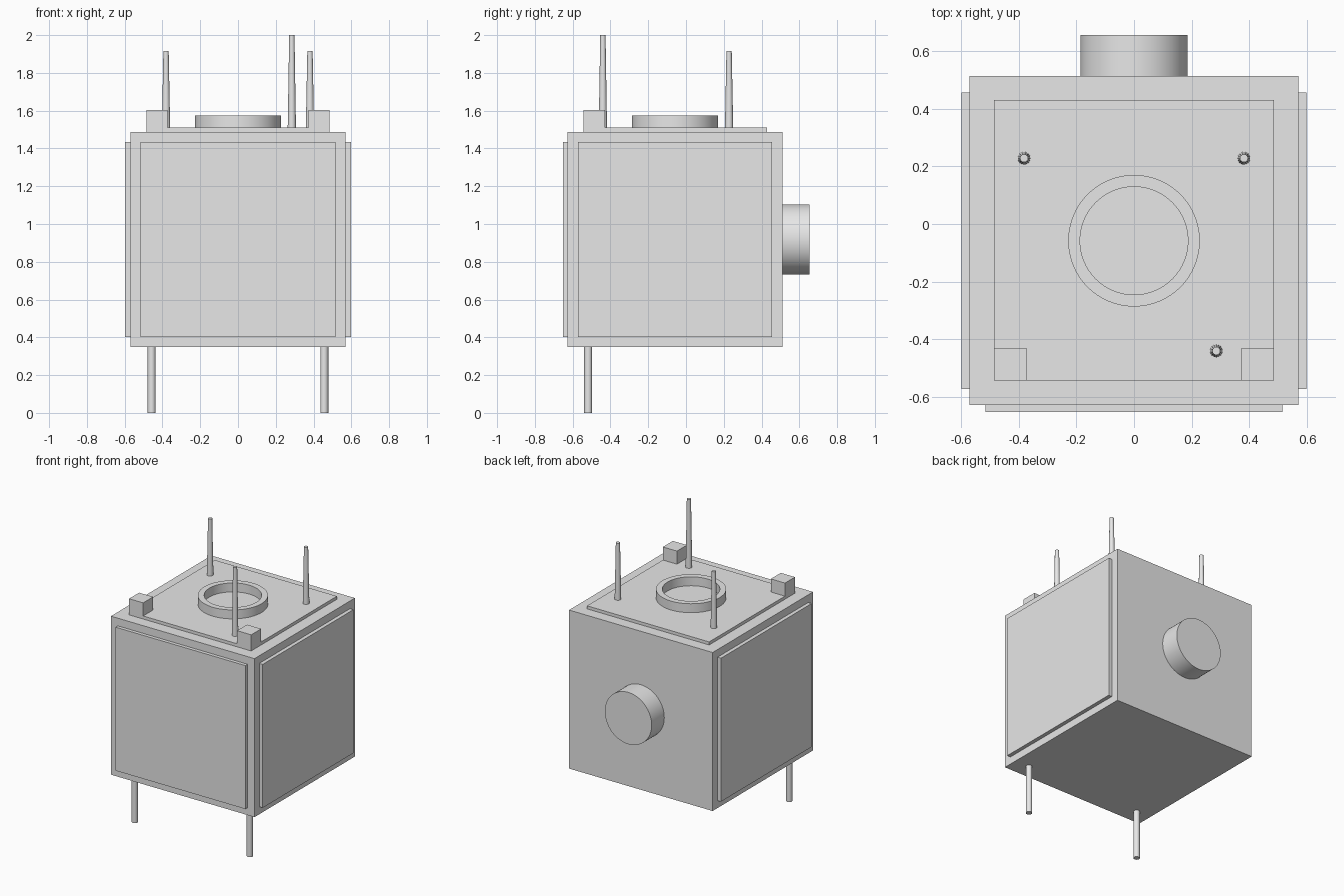
import bpy, bmesh, math
from mathutils import Matrix, Vector

default = bpy.data.objects.get("Cube")
if default:
    bpy.data.objects.remove(default, do_unlink=True)

# Single neutral grey material
grey = bpy.data.materials.new("plain grey")
grey.use_nodes = True
grey.diffuse_color = (0.8, 0.8, 0.8, 1)
grey.node_tree.nodes["Principled BSDF"].inputs["Base Color"].default_value = (0.8, 0.8, 0.8, 1)


def finish(name, bm, smooth=False):
    bmesh.ops.recalc_face_normals(bm, faces=bm.faces)
    mesh = bpy.data.meshes.new(name)
    bm.to_mesh(mesh)
    bm.free()
    mesh.materials.append(grey)
    obj = bpy.data.objects.new(name, mesh)
    bpy.context.collection.objects.link(obj)
    if smooth:
        bpy.ops.object.select_all(action='DESELECT')
        obj.select_set(True)
        bpy.context.view_layer.objects.active = obj
        bpy.ops.object.shade_smooth_by_angle(angle=math.radians(40))
    return obj


def box(name, low, high):
    low, high = Vector(low), Vector(high)
    bm = bmesh.new()
    size = Matrix.Diagonal((high - low).to_4d())
    size[3][3] = 1
    bmesh.ops.create_cube(bm, size=1, matrix=Matrix.Translation((low + high) / 2) @ size)
    return finish(name, bm)


def rod(name, start, end, r1, r2, sides):
    start, end = Vector(start), Vector(end)
    axis = end - start
    turn = axis.to_track_quat('Z', 'Y').to_matrix().to_4x4()
    bm = bmesh.new()
    bmesh.ops.create_cone(bm, cap_ends=True, segments=sides, radius1=r1, radius2=r2,
                          depth=axis.length,
                          matrix=Matrix.Translation((start + end) / 2) @ turn)
    return finish(name, bm, True)


def ring(name, centre, inner, outer, low, high, sides):
    # Square section spun into a closed collar
    bm = bmesh.new()
    section = [bm.verts.new((r, 0, z)) for r, z in
               ((inner, low), (outer, low), (outer, high), (inner, high))]
    edges = [bm.edges.new((section[i], section[(i + 1) % 4])) for i in range(4)]
    bmesh.ops.spin(bm, geom=section + edges, cent=(0, 0, 0), axis=(0, 0, 1),
                   angle=math.tau, steps=sides)
    bmesh.ops.remove_doubles(bm, verts=bm.verts, dist=0.0001)
    bmesh.ops.translate(bm, verts=bm.verts, vec=centre)
    return finish(name, bm, True)


# Main body with its raised panels
box("body", (-0.57, -0.627, 0.35), (0.57, 0.512, 1.488))
box("front_panel", (-0.515, -0.652, 0.403), (0.515, -0.6, 1.433))
box("top_panel", (-0.485, -0.543, 1.45), (0.485, 0.43, 1.51))

# Paired side panels, corner blocks and lower pins
for side, s in (("left", 1), ("right", -1)):
    xs = sorted((0.55 * s, 0.597 * s))
    box(side + "_panel", (xs[0], -0.572, 0.403), (xs[1], 0.456, 1.433))
    xs = sorted((0.373 * s, 0.485 * s))
    box(side + "_corner_block", (xs[0], -0.543, 1.48), (xs[1], -0.43, 1.604))
    rod(side + "_leg", (0.457 * s, -0.518, 0), (0.457 * s, -0.518, 0.36), 0.021, 0.021, 16)
    rod(side + "_rear_antenna", (0.381 * s, 0.228, 1.5), (0.381 * s, 0.228, 1.915),
        0.022, 0.014, 16)

rod("front_antenna", (0.285, -0.44, 1.5), (0.285, -0.44, 2), 0.022, 0.014, 16)

# Collar on the top and nozzle on the back
ring("top_ring", (0, -0.058, 0), 0.187, 0.228, 1.5, 1.574, 64)
rod("back_nozzle", (0, 0.5, 0.918), (0, 0.655, 0.918), 0.186, 0.186, 64)
